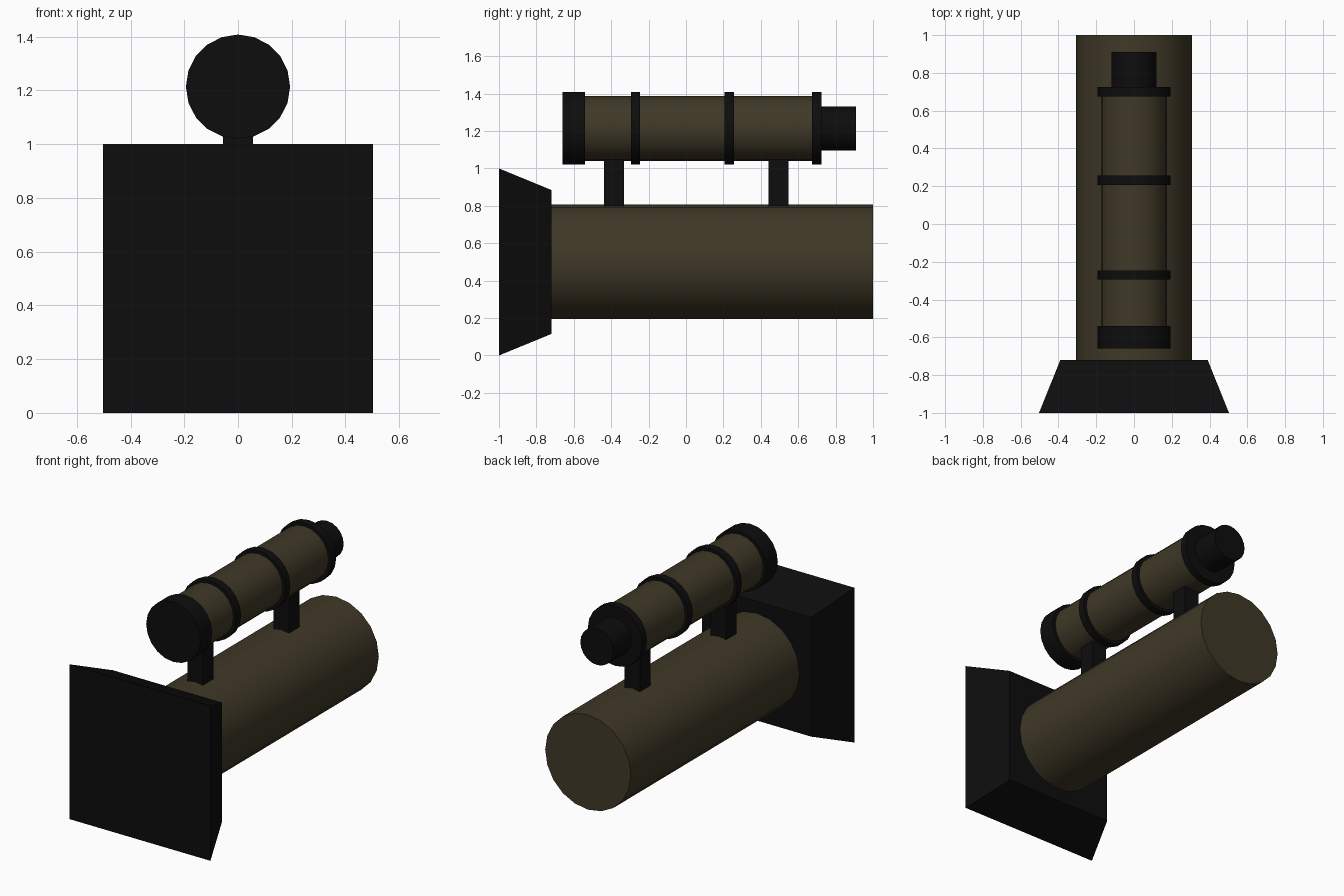
import bpy, bmesh, math
from mathutils import Matrix

if "Cube" in bpy.data.objects:
    bpy.data.objects.remove(bpy.data.objects["Cube"])


def material(name, rgb):
    m = bpy.data.materials.new(name)
    m.diffuse_color = (*rgb, 1)
    m.use_nodes = True
    m.node_tree.nodes["Principled BSDF"].inputs["Base Color"].default_value = m.diffuse_color
    return m


OLIVE = material("olive_brown", (0.05, 0.04, 0.02))
BLACK = material("black", (0.004, 0.004, 0.004))


def finish(name, bm, mat, smooth=False):
    bmesh.ops.recalc_face_normals(bm, faces=bm.faces)
    me = bpy.data.meshes.new(name)
    bm.to_mesh(me)
    bm.free()
    me.materials.append(mat)
    ob = bpy.data.objects.new(name, me)
    bpy.context.collection.objects.link(ob)
    if smooth:
        bpy.ops.object.select_all(action='DESELECT')
        ob.select_set(True)
        bpy.context.view_layer.objects.active = ob
        bpy.ops.object.shade_smooth_by_angle(angle=math.radians(30))
    return ob


def cylinder_y(name, r, y0, y1, z, mat):
    """20-sided cylinder running along y, with a vertex at the top."""
    bm = bmesh.new()
    mtx = Matrix.Translation((0, (y0 + y1) / 2, z)) @ Matrix.Rotation(math.pi / 2, 4, 'X')
    bmesh.ops.create_cone(bm, cap_ends=True, segments=20, radius1=r, radius2=r,
                          depth=y1 - y0, matrix=mtx)
    return finish(name, bm, mat, smooth=True)


def box(name, size, centre, mat):
    bm = bmesh.new()
    bmesh.ops.create_cube(bm, size=1, matrix=Matrix.Translation(centre) @ Matrix.Diagonal((*size, 1)))
    return finish(name, bm, mat)


# Flared square muzzle block: wide at the front, narrower where it meets the barrel
bm = bmesh.new()
bmesh.ops.create_cube(bm, size=1)
for v in bm.verts:
    front = v.co.y < 0
    half = 0.503 if front else 0.39
    v.co = (math.copysign(half, v.co.x), -1.0 if front else -0.72,
            0.5 + math.copysign(0.5 if front else 0.385, v.co.z))
finish("flared_block", bm, BLACK)

# Main barrel
cylinder_y("barrel", 0.306, -0.72, 1.0, 0.502, OLIVE)

# Sight tube, bands and eyepiece
SIGHT_Z = 1.214
cylinder_y("sight_tube", 0.174, -0.60, 0.70, SIGHT_Z, OLIVE)
bands = [("sight_front_cap", -0.66, -0.54), ("sight_band_front", -0.295, -0.245),
         ("sight_band_middle", 0.207, 0.257), ("sight_band_rear", 0.675, 0.725)]
for name, y0, y1 in bands:
    cylinder_y(name, 0.194, y0, y1, SIGHT_Z, BLACK)
cylinder_y("eyepiece", 0.118, 0.71, 0.91, SIGHT_Z, BLACK)

# Posts joining sight to barrel
for name, y in (("front_post", -0.385), ("rear_post", 0.495)):
    box(name, (0.11, 0.108, 0.29), (0, y, 0.925), BLACK)
